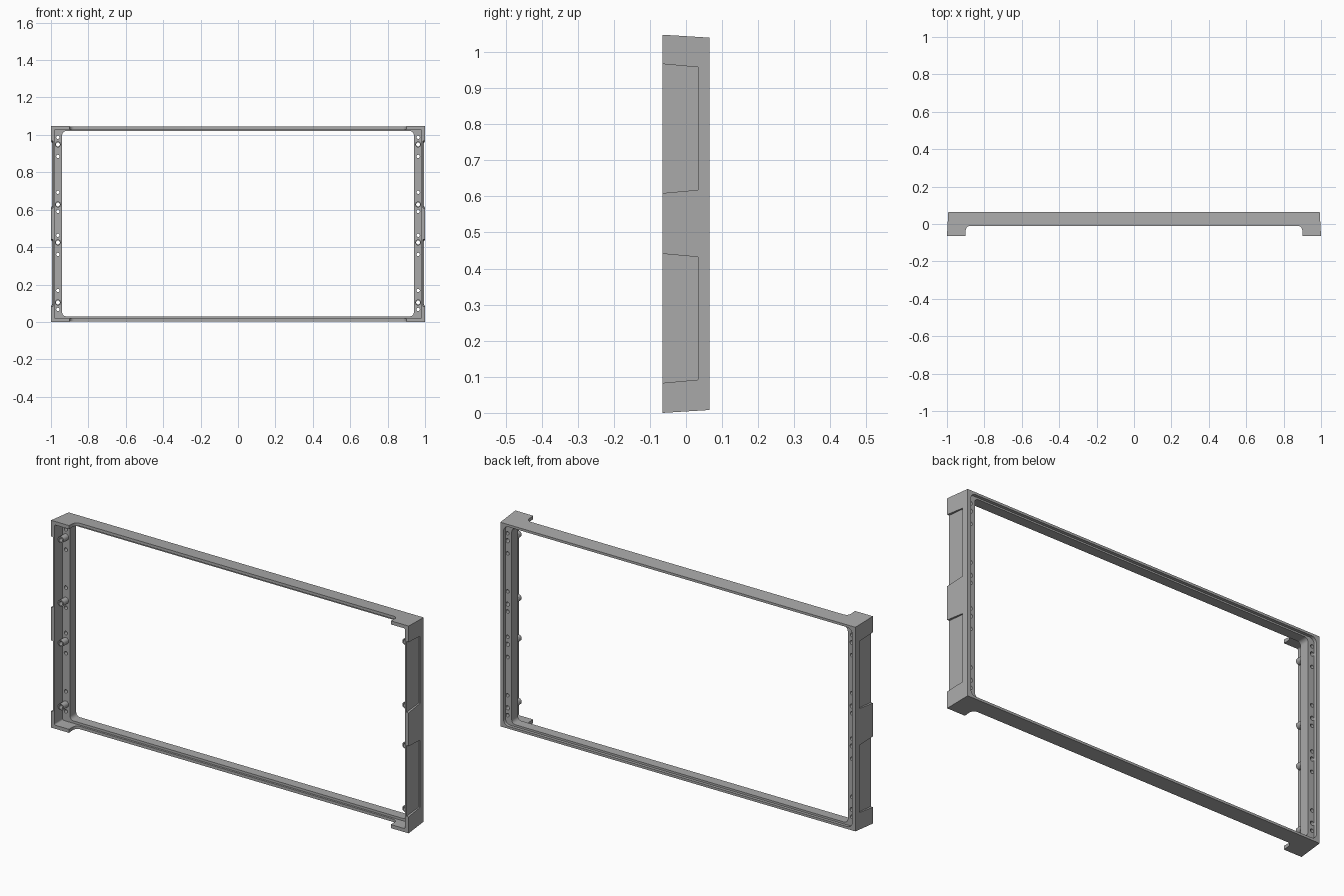
import bpy, bmesh, math
from mathutils import Vector

cube = bpy.data.objects.get("Cube")
if cube:
    bpy.data.objects.remove(cube, do_unlink=True)

HEIGHT, FRONT, BACK = 1.048, -0.065, 0.065
FLANGE_FRONT, FLANGE_BACK = 0.0, 0.05
HOLE_X = 0.963

grey = bpy.data.materials.new("Grey")
grey.use_nodes = True
colour = (0.4, 0.4, 0.4, 1)
grey.diffuse_color = colour
grey.node_tree.nodes["Principled BSDF"].inputs["Base Color"].default_value = colour


def loft(name, near, far):
    """Solid between two matching outlines."""
    bm = bmesh.new()
    a = [bm.verts.new(p) for p in near]
    b = [bm.verts.new(p) for p in far]
    bm.faces.new(a)
    bm.faces.new(b[::-1])
    for i in range(len(a)):
        j = (i + 1) % len(a)
        bm.faces.new((a[i], b[i], b[j], a[j]))
    bmesh.ops.recalc_face_normals(bm, faces=bm.faces)
    mesh = bpy.data.meshes.new(name)
    bm.to_mesh(mesh)
    bm.free()
    obj = bpy.data.objects.new(name, mesh)
    bpy.context.collection.objects.link(obj)
    mesh.materials.append(grey)
    return obj


def rounded(x0, x1, z0, z1, r, steps=6):
    """Outline of a rectangle with round corners."""
    pts = []
    corners = ((x1 - r, z1 - r), (x0 + r, z1 - r), (x0 + r, z0 + r), (x1 - r, z0 + r))
    for q, (cx, cz) in enumerate(corners):
        for s in range(steps + 1):
            t = math.pi / 2 * (q + s / steps)
            pts.append((cx + r * math.cos(t), cz + r * math.sin(t)))
    return pts


def circle(x, z, r, n=20):
    return [(x + r * math.cos(2 * math.pi * i / n),
             z + r * math.sin(2 * math.pi * i / n)) for i in range(n)]


def prism(name, outline, y0, y1):
    return loft(name, [(x, y0, z) for x, z in outline], [(x, y1, z) for x, z in outline])


def cut(obj, cutter):
    mod = obj.modifiers.new("cut", 'BOOLEAN')
    mod.operation = 'DIFFERENCE'
    mod.solver = 'EXACT'
    mod.object = cutter
    bpy.context.view_layer.objects.active = obj
    bpy.ops.object.modifier_apply(modifier=mod.name)
    bpy.data.objects.remove(cutter, do_unlink=True)


# Tapered outer body
def body_outline(x, y, inset):
    return [(-x, y, inset), (x, y, inset), (x, y, HEIGHT - inset), (-x, y, HEIGHT - inset)]


frame = loft("frame", body_outline(1, FRONT, 0), body_outline(0.993, BACK, 0.008))

# Window opening, front pocket and back rebate
cut(frame, prism("opening", rounded(-0.94, 0.94, 0.03, 1.02, 0.02), -0.2, 0.2))
cut(frame, prism("pocket", rounded(-0.981, 0.981, 0.018, 1.03, 0.008), -0.2, FLANGE_FRONT))
cut(frame, prism("rebate", rounded(-0.975, 0.975, 0.02, 1.028, 0.028), FLANGE_BACK, 0.2))

# Shallower rails between the four corner feet
side = rounded(-0.9, 0.9, -0.2, -0.01, 0.025)
cut(frame, loft("rail_cut", [(x, y, -0.2) for x, y in side], [(x, y, 1.3) for x, y in side]))

# Recesses in the outer side faces
for sx in (-1, 1):
    for z0, z1 in ((0.083, 0.441), (0.609, 0.967)):
        out = [(-0.165, z0 - 0.009), (0.033, z0 + 0.009), (0.033, z1 - 0.009), (-0.165, z1 + 0.009)]
        cut(frame, loft("recess", [(sx * 0.988, y, z) for y, z in out],
                        [(sx * 1.1, y, z) for y, z in out]))

# Screw holes and tubular bosses
for sx, label in ((-1, "right"), (1, "left")):
    for z in (0.067, 0.168, 0.361, 0.463, 0.591, 0.693, 0.885, 0.987):
        cut(frame, prism("screw_hole", circle(sx * HOLE_X, z, 0.009), -0.02, 0.1))
    for i, z in enumerate((0.104, 0.425, 0.628, 0.949)):
        cut(frame, prism("boss_hole", circle(sx * HOLE_X, z, 0.0105), -0.02, 0.1))
        boss = prism(f"boss_{label}_{i + 1}", circle(sx * HOLE_X, z, 0.016), -0.04, FLANGE_FRONT + 0.002)
        cut(boss, prism("bore", circle(sx * HOLE_X, z, 0.0105), -0.1, 0.1))

# Smooth the round surfaces, keep the edges sharp
bpy.ops.object.select_all(action='DESELECT')
for obj in bpy.context.collection.objects:
    if obj.name == "frame" or obj.name.startswith("boss_"):
        obj.select_set(True)
        bpy.context.view_layer.objects.active = obj
bpy.ops.object.shade_smooth_by_angle(angle=math.radians(30))
